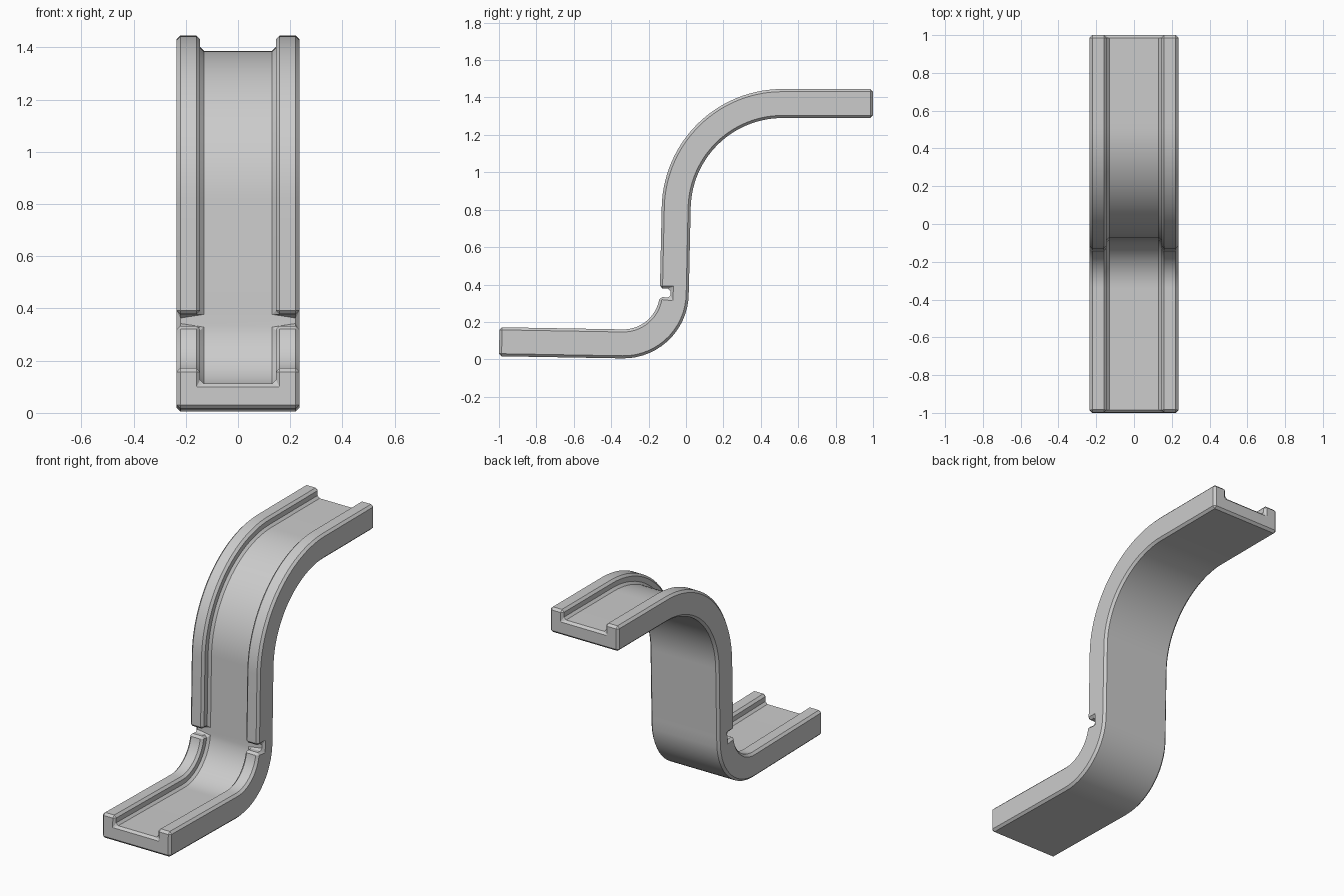
import bpy, bmesh
from math import radians, cos, sin
from mathutils import Vector

if "Cube" in bpy.data.objects:
    bpy.data.objects.remove(bpy.data.objects["Cube"], do_unlink=True)

HALF_WIDTH, WALL_INNER = 0.235, 0.145
FLOOR, WALL = 0.097, 0.058          # floor thickness, wall height above it
BEVEL = 0.014

grey = bpy.data.materials.new("light grey")
grey.use_nodes = True
grey.diffuse_color = (0.6, 0.6, 0.6, 1)
grey.node_tree.nodes["Principled BSDF"].inputs["Base Color"].default_value = (0.6, 0.6, 0.6, 1)


def arc(cy, cz, r, start, end, steps, side):
    """Stations (underside point, normal to the channel side) along an arc."""
    out = []
    for i in range(steps + 1):
        a = radians(start + (end - start) * i / steps)
        d = Vector((0, cos(a), sin(a)))
        out.append((Vector((0, cy, cz)) + d * r, d * side))
    return out


# S-shaped path: foot, lower bend, riser, upper bend, top run
lower = arc(-0.335, 0.355, 0.35, -91, -6, 14, -1)
upper = arc(0.515, 0.8, 0.49, 178.7, 90, 28, 1)
foot = (Vector((0, -1, 0.0165)), lower[0][1])
riser = (Vector((0, 0.0155, 0.375)), upper[0][1])
top_end = (Vector((0, 1, 1.29)), upper[-1][1])
path = [foot] + lower + [riser] + upper + [top_end]
gap = len(lower)                    # span without side walls

# Slab swept along the path, split lengthwise into wall / floor / wall strips
bm = bmesh.new()
columns = (-HALF_WIDTH, -WALL_INNER, WALL_INNER, HALF_WIDTH)
rings, normal_of = [], {}
for point, normal in path:
    ring = []
    for height, xs in ((0, columns), (FLOOR, columns[::-1])):
        for x in xs:
            v = bm.verts.new(point + normal * height + Vector((x, 0, 0)))
            normal_of[v] = normal
            ring.append(v)
    rings.append(ring)

wall_faces = []
count = len(rings[0])
for i, (a, b) in enumerate(zip(rings, rings[1:])):
    for j in range(count):
        k = (j + 1) % count
        face = bm.faces.new((a[j], a[k], b[k], b[j]))
        if j in (4, 6) and i != gap:
            wall_faces.append(face)
for ring in (rings[0], rings[-1]):
    for j in range(3):
        bm.faces.new((ring[j], ring[j + 1], ring[6 - j], ring[7 - j]))

# Raise the side walls, leaving the notch open
origin = {tuple(v.co): n for v, n in normal_of.items()}
result = bmesh.ops.extrude_face_region(bm, geom=wall_faces)
for v in [g for g in result["geom"] if isinstance(g, bmesh.types.BMVert)]:
    v.co += origin[tuple(v.co)] * WALL
bmesh.ops.delete(bm, geom=[f for f in wall_faces if f.is_valid], context="FACES_ONLY")
bmesh.ops.recalc_face_normals(bm, faces=bm.faces)
bmesh.ops.dissolve_limit(bm, angle_limit=radians(0.05), verts=bm.verts, edges=bm.edges)

mesh = bpy.data.meshes.new("curved_channel")
bm.to_mesh(mesh)
bm.free()
mesh.materials.append(grey)
channel = bpy.data.objects.new("curved_channel", mesh)
bpy.context.collection.objects.link(channel)

# Chamfer every sharp edge
bevel = channel.modifiers.new("chamfer", "BEVEL")
bevel.width = BEVEL
bevel.segments = 1
bevel.limit_method = "ANGLE"
bevel.angle_limit = radians(30)

bpy.ops.object.select_all(action="DESELECT")
channel.select_set(True)
bpy.context.view_layer.objects.active = channel
bpy.ops.object.modifier_apply(modifier=bevel.name)
bpy.ops.object.shade_smooth_by_angle(angle=radians(25))
